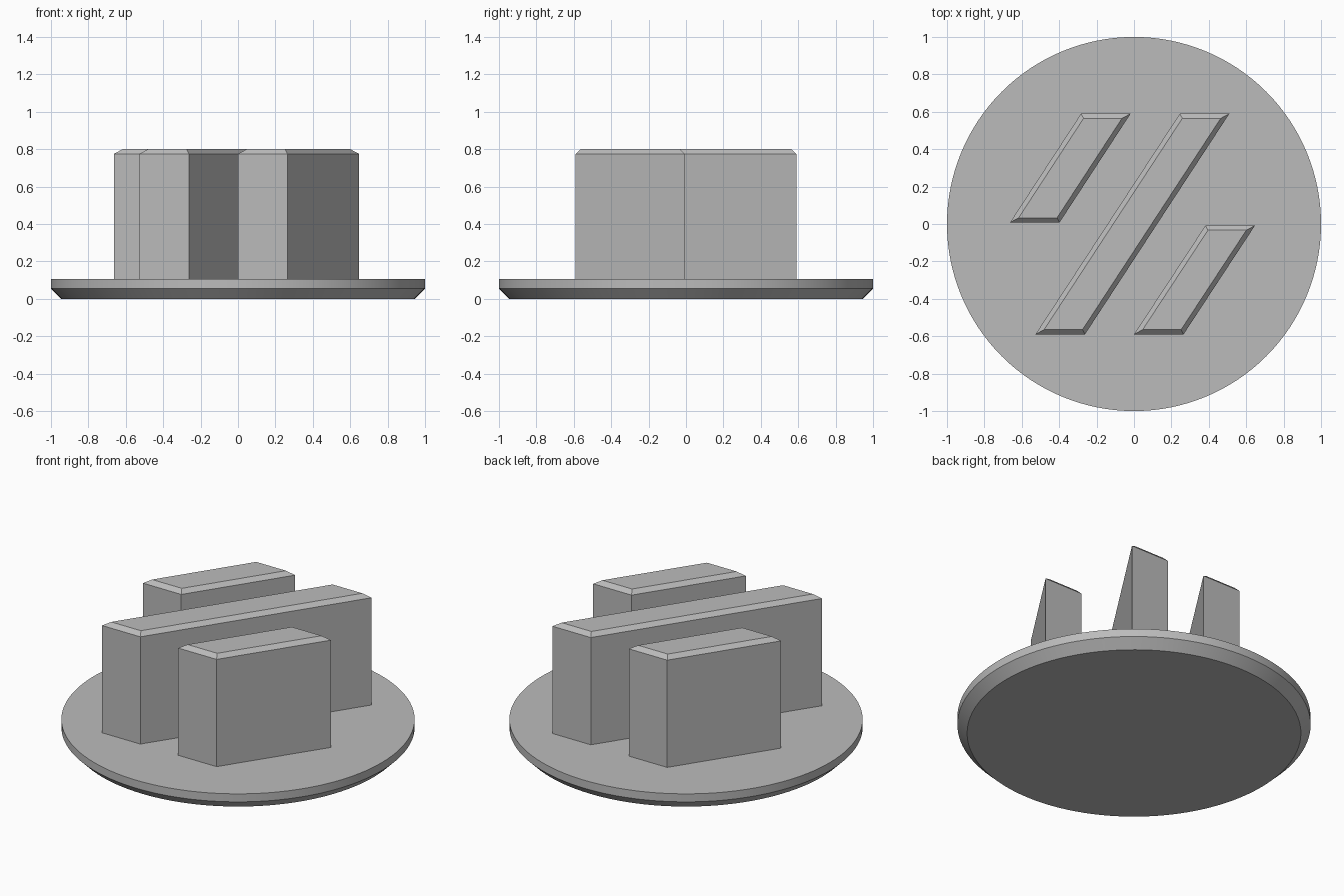
import bpy
import bmesh
import math

cube = bpy.data.objects.get("Cube")
if cube:
    bpy.data.objects.remove(cube, do_unlink=True)

grey = bpy.data.materials.new("plain grey")
grey.use_nodes = True
grey.diffuse_color = (0.5, 0.5, 0.5, 1)
grey.node_tree.nodes["Principled BSDF"].inputs["Base Color"].default_value = grey.diffuse_color

BASE_TOP, TOP, CHAMFER = 0.105, 0.8, 0.025


def make_object(name, bm):
    bmesh.ops.recalc_face_normals(bm, faces=bm.faces)
    mesh = bpy.data.meshes.new(name)
    bm.to_mesh(mesh)
    bm.free()
    mesh.materials.append(grey)
    obj = bpy.data.objects.new(name, mesh)
    bpy.context.collection.objects.link(obj)
    return obj


def extrude_up(bm, face, height):
    """Extrude a face upwards and return the new cap."""
    cap = bmesh.ops.extrude_face_region(bm, geom=[face], use_keep_orig=True)["geom"]
    verts = [g for g in cap if isinstance(g, bmesh.types.BMVert)]
    bmesh.ops.translate(bm, vec=(0, 0, height), verts=verts)
    return next(g for g in cap if isinstance(g, bmesh.types.BMFace))


# Round base: narrow underside, chamfer, then straight rim
bm = bmesh.new()
bmesh.ops.create_circle(bm, cap_ends=True, radius=0.945, segments=128)
bm.faces.ensure_lookup_table()
cap = extrude_up(bm, bm.faces[0], 0.055)
bmesh.ops.scale(bm, vec=(1 / 0.945, 1 / 0.945, 1), verts=cap.verts)
extrude_up(bm, cap, BASE_TOP - 0.055)
bm.faces.remove(cap) if cap.is_valid else None
base = make_object("round_base", bm)
bpy.context.view_layer.objects.active = base
base.select_set(True)
bpy.ops.object.shade_smooth_by_angle(angle=math.radians(30))


def slanted_bar(name, front_x, back_x, front_y, back_y, width=0.265):
    """Upright bar with a parallelogram plan and a chamfered top."""
    bm = bmesh.new()
    plan = [(front_x, front_y), (front_x + width, front_y),
            (back_x + width, back_y), (back_x, back_y)]
    floor = bm.faces.new([bm.verts.new((x, y, BASE_TOP)) for x, y in plan])
    cap = extrude_up(bm, floor, TOP - CHAMFER - BASE_TOP)
    bm.normal_update()
    bmesh.ops.inset_region(bm, faces=[cap], thickness=CHAMFER, use_even_offset=True)
    bmesh.ops.translate(bm, vec=(0, 0, CHAMFER), verts=cap.verts)
    make_object(name, bm)


slanted_bar("long_middle_bar", -0.527, 0.245, -0.59, 0.59)
slanted_bar("short_back_bar", -0.663, -0.283, 0.008, 0.59)
slanted_bar("short_front_bar", 0.0, 0.382, -0.59, -0.008)
